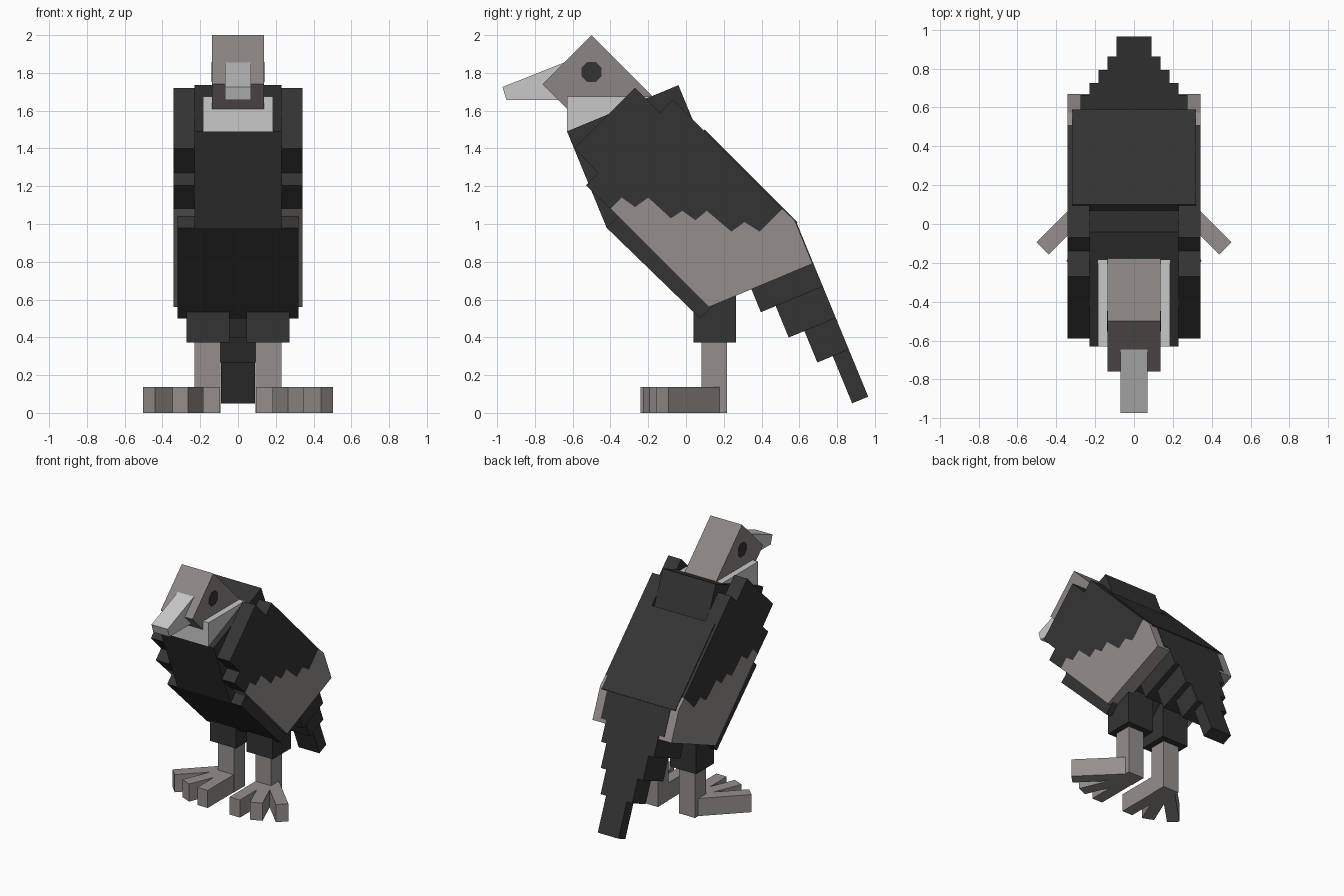
import bpy, bmesh, math
from mathutils import Vector

if "Cube" in bpy.data.objects:
    bpy.data.objects.remove(bpy.data.objects["Cube"])


def material(name, rgb):
    m = bpy.data.materials.new(name)
    m.diffuse_color = (*rgb, 1)
    m.use_nodes = True
    m.node_tree.nodes["Principled BSDF"].inputs["Base Color"].default_value = m.diffuse_color
    return m


DARK = material("charcoal", (0.034, 0.034, 0.034))
SKIN = material("grey_skin", (0.262, 0.235, 0.230))
WARM = material("warm_grey", (0.301, 0.275, 0.262))
PALE = material("pale_grey", (0.578, 0.578, 0.578))


def prism(name, base, offset, mat):
    """Extrude a flat outline by an offset vector."""
    bm = bmesh.new()
    a = [bm.verts.new(p) for p in base]
    b = [bm.verts.new(Vector(p) + Vector(offset)) for p in base]
    bm.faces.new(a)
    bm.faces.new(b[::-1])
    n = len(a)
    for i in range(n):
        bm.faces.new((a[i], b[i], b[(i + 1) % n], a[(i + 1) % n]))
    bmesh.ops.recalc_face_normals(bm, faces=bm.faces[:])
    me = bpy.data.meshes.new(name)
    bm.to_mesh(me)
    bm.free()
    me.materials.append(mat)
    ob = bpy.data.objects.new(name, me)
    bpy.context.collection.objects.link(ob)
    return ob


def side(name, profile, x0, x1, mat):
    """Side outline given as (y, z), extruded from x0 to x1."""
    return prism(name, [(x0, y, z) for y, z in profile], (x1 - x0, 0, 0), mat)


def box(name, x0, x1, y0, y1, z0, z1, mat):
    return side(name, [(y0, z0), (y1, z0), (y1, z1), (y0, z1)], x0, x1, mat)


# Torso
side("body", [(-0.42, 0.98), (0.075, 0.5), (0.59, 1.01), (0.1, 1.5)], -0.32, 0.32, DARK)
side("chest", [(-0.63, 1.49), (-0.42, 0.98), (0.17, 1.225), (-0.04, 1.735)], -0.23, 0.23, DARK)

# Head, ruff and beak
side("head", [(-0.5, 2.0), (-0.76, 1.74), (-0.34, 1.32), (-0.08, 1.58)], -0.137, 0.137, SKIN)
box("neck_ruff", -0.185, 0.185, -0.63, -0.18, 1.49, 1.675, PALE)
side("beak", [(-0.62, 1.865), (-0.972, 1.725), (-0.95, 1.657), (-0.62, 1.657)], -0.07, 0.07, PALE)

# Tail: stacked segments that get narrower and thinner
start, along, inward = Vector((0.58, 1.02)), Vector((0.381, -0.925)), Vector((-0.925, -0.381))
ends = [0, 0.22, 0.38, 0.56, 0.74, 1.01]
for i, (w, t) in enumerate([(0.275, 0.44), (0.228, 0.355), (0.183, 0.27), (0.137, 0.18), (0.09, 0.092)]):
    p, q = start + along * ends[i], start + along * ends[i + 1]
    side(f"tail_segment_{i + 1}", [p, q, q + inward * t, p + inward * t], -w, w, DARK)

# Ragged edge between the two wing colours
ragged = [(-0.40, 1.08), (-0.34, 1.14), (-0.27, 1.09), (-0.2, 1.14), (-0.08, 1.03),
          (-0.02, 1.07), (0.05, 1.02), (0.11, 1.07), (0.24, 0.96), (0.31, 1.01),
          (0.39, 0.96), (0.51, 1.08)]
upper = ragged + [(-0.07, 1.66), (-0.14, 1.59), (-0.27, 1.72), (-0.59, 1.40),
                  (-0.465, 1.27), (-0.53, 1.205)]
lower = ragged + [(0.575, 1.02), (0.67, 0.79), (0.12, 0.56)]

for s, tag in ((1, "right"), (-1, "left")):
    # Wings
    side(f"{tag}_wing_upper", upper, s * 0.23, s * 0.342, DARK)
    side(f"{tag}_wing_lower", lower, s * 0.23, s * 0.342, WARM)
    # Eye plate
    eye = [(-0.5 + 0.058 * math.cos(math.radians(22.5 + 45 * k)),
            1.805 + 0.058 * math.sin(math.radians(22.5 + 45 * k))) for k in range(8)]
    side(f"{tag}_eye", eye, s * 0.136, s * 0.14, DARK)
    # Thigh and shin
    box(f"{tag}_thigh", s * 0.046, s * 0.273, 0.04, 0.265, 0.373, 0.75, DARK)
    box(f"{tag}_shin", s * 0.092, s * 0.23, 0.083, 0.217, 0.0, 0.375, WARM)
    # Three fanned toes
    for i, (x, y, deg, length) in enumerate([(0.14, 0.17, 0, 0.41), (0.155, 0.155, 22.5, 0.395),
                                             (0.17, 0.175, 45, 0.425)]):
        a = math.radians(deg)
        d, n = Vector((math.sin(a), -math.cos(a))), Vector((math.cos(a), math.sin(a))) * 0.045
        p = Vector((x, y))
        q = p + d * length
        prism(f"{tag}_toe_{i + 1}", [(s * c.x, c.y, 0) for c in (p - n, p + n, q + n, q - n)],
              (0, 0, 0.138), WARM)
